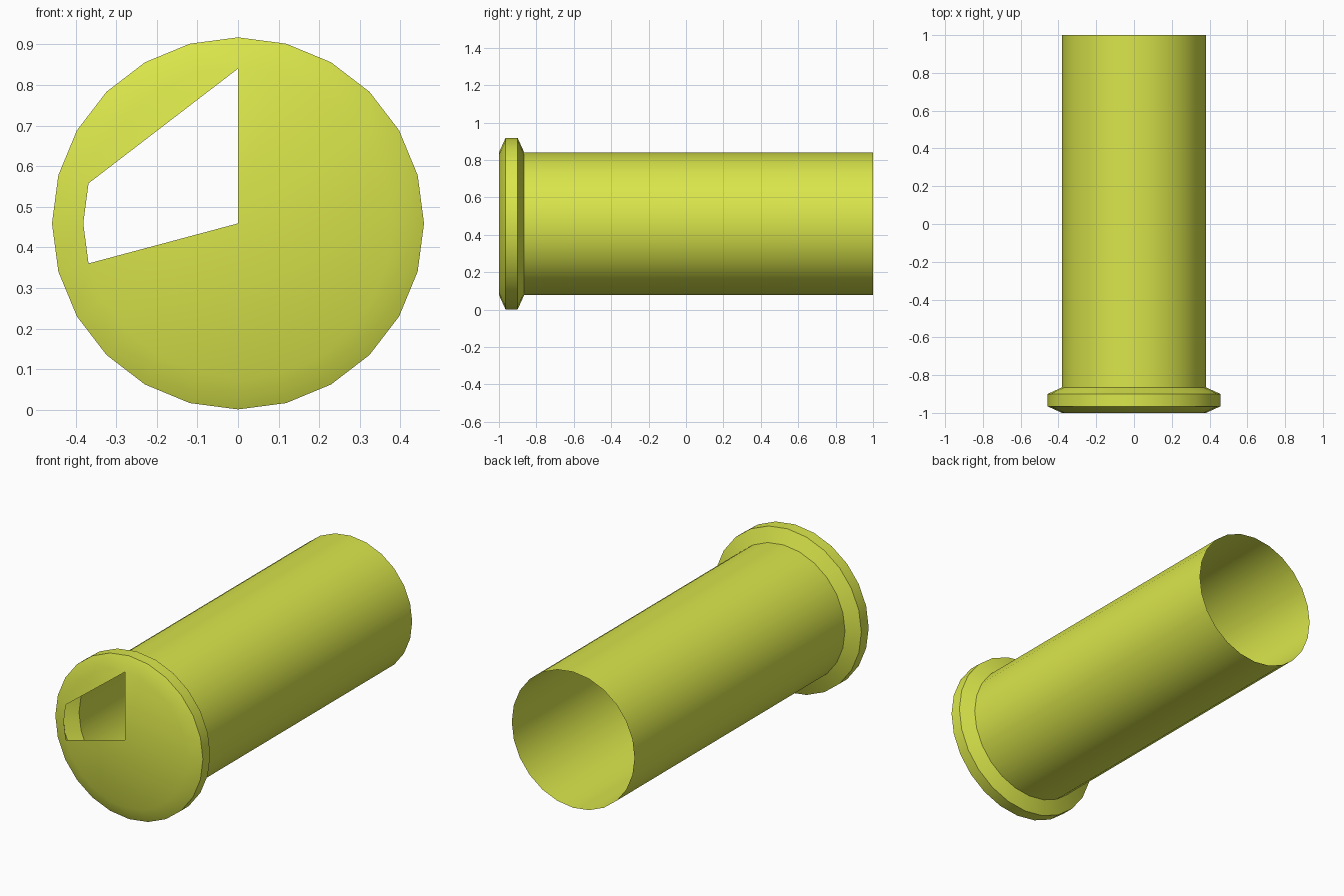
import bpy, bmesh
from math import sin, cos, radians, tau

if "Cube" in bpy.data.objects:
    bpy.data.objects.remove(bpy.data.objects["Cube"])

SIDES = 24
CENTRE_Z = 0.459

mat = bpy.data.materials.new("yellow_green")
mat.diffuse_color = (0.70, 0.79, 0.07, 1)
mat.use_nodes = True
mat.node_tree.nodes["Principled BSDF"].inputs["Base Color"].default_value = mat.diffuse_color


def ring(bm, y, r):
    """Circle of vertices around the y axis, starting at the top, turning to -x."""
    return [bm.verts.new((-r * sin(tau * i / SIDES), y, CENTRE_Z + r * cos(tau * i / SIDES)))
            for i in range(SIDES)]


def bridge(bm, a, b):
    for i in range(SIDES):
        j = (i + 1) % SIDES
        bm.faces.new((a[i], a[j], b[j], b[i]))


# Flanged sleeve: (y, radius) profile from the front face to the open back
profile = [(-1.0, 0.381), (-0.965, 0.458), (-0.90, 0.458), (-0.865, 0.381), (1.0, 0.381)]
bm = bmesh.new()
rings = [ring(bm, y, r) for y, r in profile]
for a, b in zip(rings, rings[1:]):
    bridge(bm, a, b)

# Front cap: triangle fan with a wedge-shaped opening at upper left
front = rings[0]
hub = bm.verts.new((0, -1.0, CENTRE_Z))
for i in range(7, SIDES):
    bm.faces.new((hub, front[(i + 1) % SIDES], front[i]))
bm.faces.new(front[5::-1])

bmesh.ops.recalc_face_normals(bm, faces=bm.faces)
# Make sure the shell faces outward
probe = max(bm.faces, key=lambda f: f.calc_center_median().z)
if probe.normal.z < 0:
    bmesh.ops.reverse_faces(bm, faces=bm.faces)

mesh = bpy.data.meshes.new("flanged_sleeve")
bm.to_mesh(mesh)
bm.free()
mesh.materials.append(mat)
sleeve = bpy.data.objects.new("flanged_sleeve", mesh)
bpy.context.collection.objects.link(sleeve)
bpy.context.view_layer.objects.active = sleeve
sleeve.select_set(True)
bpy.ops.object.shade_smooth_by_angle(angle=radians(30))
